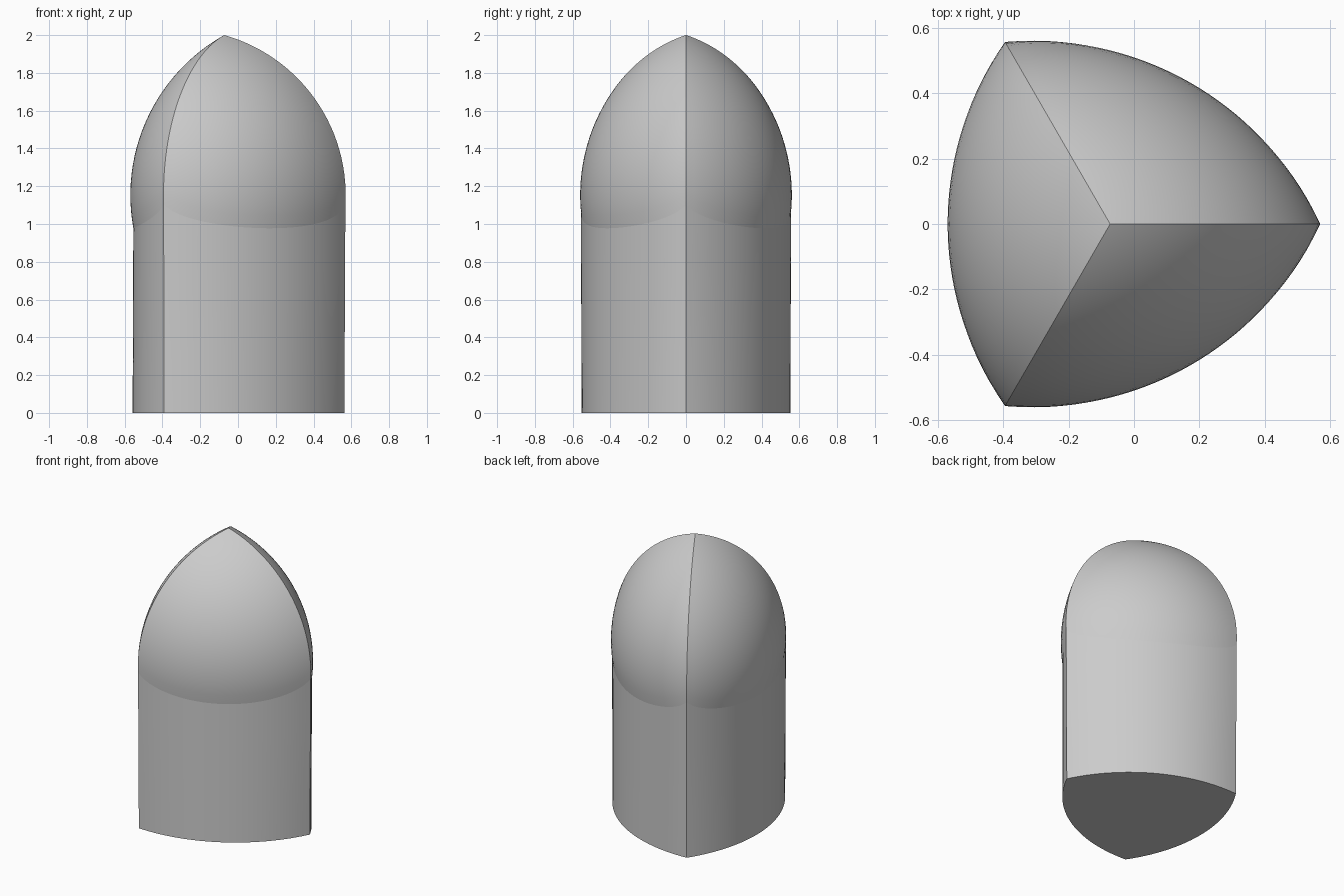
import bpy
from math import sin, cos, pi, sqrt

if "Cube" in bpy.data.objects:
    bpy.data.objects.remove(bpy.data.objects["Cube"])

CX, TIP = -0.073, 2.0          # axis of the three-sided plan, height of the point
N = 32                         # segments per side
CORNER, SIDE = 0.643, 0.497    # dome radius at corners and at middle of each side


def arc_offset(corner, side):
    """Distance of a side's arc centre behind the axis."""
    return (corner ** 2 - side ** 2) / (2 * side - corner)


def radius(corner, side, t, dz=0.0):
    """Plan radius at angle t from the side's middle, dz away from the widest level."""
    d = arc_offset(corner, side)
    return -d * cos(t) + sqrt(max((d + side) ** 2 - dz ** 2 - (d * sin(t)) ** 2, 0))


D = arc_offset(CORNER, SIDE)
RISE = sqrt((D + SIDE) ** 2 - D ** 2)
WIDEST = TIP - RISE


def body_r(t, z):
    return radius(0.636 + 0.005 * z, 0.485 - 0.004 * z, t)


def dome_r(t, z):
    return radius(CORNER, SIDE, t, z - WIDEST)


def seam(t):
    """Height where the dome's underside meets the body."""
    lo, hi = 0.7, WIDEST
    for _ in range(40):
        mid = (lo + hi) / 2
        if dome_r(t, mid) < body_r(t, mid):
            lo = mid
        else:
            hi = mid
    return hi


# angle around the axis, and angle from the middle of that side
columns = []
for side in range(3):
    for i in range(N):
        t = -pi / 3 + 2 * pi / 3 * i / N
        columns.append((pi / 3 + side * 2 * pi / 3 + t, t))


def skin(name, levels, height, rad, point=None, floor=False):
    """Stack rings of the three-sided plan, optionally closed by a point or a floor."""
    n = len(columns)
    verts, faces = [], []
    for k in range(levels + 1):
        for a, t in columns:
            z = height(t, k / levels)
            r = rad(t, z)
            verts.append((CX + r * cos(a), r * sin(a), z))
            if point and k == levels:
                break
    for k in range(levels):
        for i in range(n):
            j = (i + 1) % n
            lower = [k * n + i, k * n + j]
            if point and k == levels - 1:
                faces.append(lower + [levels * n])
            else:
                faces.append(lower + [(k + 1) * n + j, (k + 1) * n + i])
    if floor:
        faces.append(list(range(n))[::-1])
    mesh = bpy.data.meshes.new(name)
    mesh.from_pydata(verts, [], faces)
    obj = bpy.data.objects.new(name, mesh)
    bpy.context.collection.objects.link(obj)
    # smooth faces with sharp ridges
    bpy.ops.object.select_all(action='DESELECT')
    obj.select_set(True)
    bpy.context.view_layer.objects.active = obj
    bpy.ops.object.shade_smooth_by_angle(angle=pi / 7)
    return obj


# straight three-sided body
skin("body", 4, lambda t, f: seam(t) * f, body_r, floor=True)


# pointed dome made of three ball-shaped sides
def dome_height(t, f):
    s = seam(t)
    return s + (TIP - s) * sin(f * pi / 2) ** 0.9


skin("dome", 32, dome_height, dome_r, point=True)
